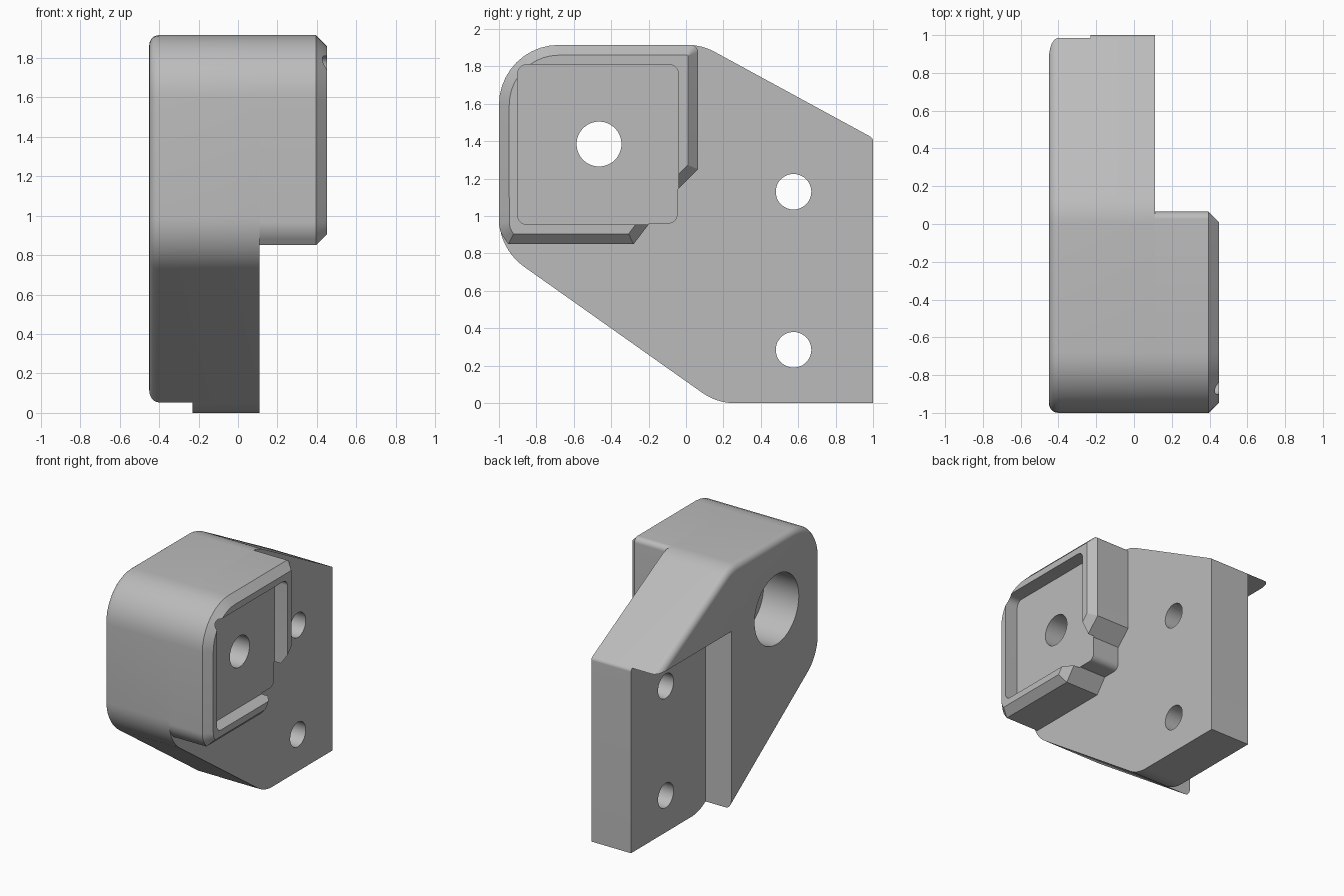
import bpy, bmesh, math
from mathutils import Vector

cube = bpy.data.objects.get("Cube")
if cube:
    bpy.data.objects.remove(cube, do_unlink=True)

GREY = 0.5
metal = bpy.data.materials.new("plain grey")
metal.use_nodes = True
metal.diffuse_color = (GREY, GREY, GREY, 1)
metal.node_tree.nodes["Principled BSDF"].inputs["Base Color"].default_value = (GREY, GREY, GREY, 1)


def outline(corners, inset, steps=10):
    """Counter-clockwise (y, z, radius) corners -> rounded, inset loop."""
    pts = [Vector(c[:2]) for c in corners]
    loop = []
    for i, (p, c) in enumerate(zip(pts, corners)):
        a = (p - pts[i - 1]).normalized()
        b = (pts[(i + 1) % len(pts)] - p).normalized()
        n1, n2 = Vector((-a.y, a.x)), Vector((-b.y, b.x))
        miter = (n1 + n2) / (1 + n1.dot(n2))
        if c[2] == 0:
            loop.append(p + miter * inset)
            continue
        r = max(c[2] - inset, 0.004)
        centre = p + miter * (inset + r)
        turn = math.acos(n1.dot(n2))
        for k in range(steps + 1):
            s = turn * k / steps
            n = Vector((n1.x * math.cos(s) - n1.y * math.sin(s),
                        n1.x * math.sin(s) + n1.y * math.cos(s)))
            loop.append(centre - n * r)
    return loop


def loft(name, corners, rings):
    """Skin the outline through (x, inset) rings and cap both ends."""
    bm = bmesh.new()
    rows = [[bm.verts.new((x, p.x, p.y)) for p in outline(corners, d)]
            for x, d in rings]
    for r0, r1 in zip(rows, rows[1:]):
        for i in range(len(r0)):
            bm.faces.new((r0[i - 1], r0[i], r1[i], r1[i - 1]))
    bm.faces.new(rows[0])
    bm.faces.new(rows[-1])
    bmesh.ops.recalc_face_normals(bm, faces=bm.faces)
    mesh = bpy.data.meshes.new(name)
    bm.to_mesh(mesh)
    bm.free()
    mesh.materials.append(metal)
    ob = bpy.data.objects.new(name, mesh)
    bpy.context.collection.objects.link(ob)
    return ob


def box(name, y0, y1, z0, z1, x0, x1, r=0):
    corners = [(y0, z0, r), (y1, z0, r), (y1, z1, r), (y0, z1, r)]
    return loft(name, corners, [(x0, 0), (x1, 0)])


def cylinder(name, y, z, r, x0, x1, sides=48):
    angles = [math.tau * k / sides for k in range(sides)]
    corners = [(y + r * math.cos(a), z + r * math.sin(a), 0) for a in angles]
    return loft(name, corners, [(x0, 0), (x1, 0)])


def combine(ob, tool, operation):
    """Apply a boolean and drop the helper."""
    tool.hide_render = True
    mod = ob.modifiers.new("combine", 'BOOLEAN')
    mod.operation, mod.solver, mod.object = operation, 'EXACT', tool
    bpy.context.view_layer.update()
    result = ob.evaluated_get(bpy.context.evaluated_depsgraph_get())
    mesh = bpy.data.meshes.new_from_object(result)
    ob.modifiers.clear()
    ob.data = mesh
    bpy.data.objects.remove(tool, do_unlink=True)


LEFT, FACE, RIM = -0.45, 0.11, 0.45     # x levels
TOP, ROUND, EDGE = 1.915, 0.32, 0.05
HOLE = (-0.465, 1.385)

# Main plate with a rounded edge on its outer face
plate_corners = [(0.165, 0, 0.3), (1, 0, 0), (1, 1.417, 0.03), (0.085, TOP, 0.3),
                 (-1, TOP, ROUND), (-1, 0.824, ROUND)]
rings = [(FACE, 0)]
for k in range(7):
    a = math.pi / 2 * k / 6
    rings.append((LEFT + EDGE * (1 - math.sin(a)), EDGE * (1 - math.cos(a))))
plate = loft("mounting_plate", plate_corners, rings)

# Recess on the mounting side, counterbore and through holes
combine(plate, box("recess", 0.09, 1.2, -0.2, 1.425, -0.6, -0.23), 'DIFFERENCE')
combine(plate, cylinder("counterbore", *HOLE, 0.27, -0.6, -0.15), 'DIFFERENCE')
combine(plate, cylinder("bore", *HOLE, 0.12, -0.3, 0.3), 'DIFFERENCE')
for z in (0.285, 1.13):
    combine(plate, cylinder("bolt_hole", 0.575, z, 0.095, -0.6, 0.3), 'DIFFERENCE')

# Raised boss with chamfered rim and an open lower corner
boss_corners = [(-0.95, 0.85, 0), (-0.28, 0.85, 0), (-0.1, 1.085, 0), (0.065, 1.25, 0),
                (0.065, TOP, 0.04), (-1, TOP, ROUND), (-1, 0.92, 0.15)]
boss = loft("boss", boss_corners, [(FACE, 0), (RIM - 0.055, 0), (RIM, 0.055)])
combine(boss, box("pocket", -0.9, -0.04, 0.955, 1.81, 0.34, 0.6, 0.05), 'DIFFERENCE')
combine(boss, box("pocket_floor", -0.89, -0.045, 0.96, 1.8, FACE, 0.34, 0.05), 'UNION')
combine(boss, cylinder("bore", *HOLE, 0.12, 0, 0.6), 'DIFFERENCE')

# Smooth the curved areas, keep the machined edges sharp
bpy.ops.object.select_all(action='DESELECT')
for ob in (plate, boss):
    ob.select_set(True)
bpy.context.view_layer.objects.active = plate
bpy.ops.object.shade_smooth_by_angle(angle=math.radians(30))
